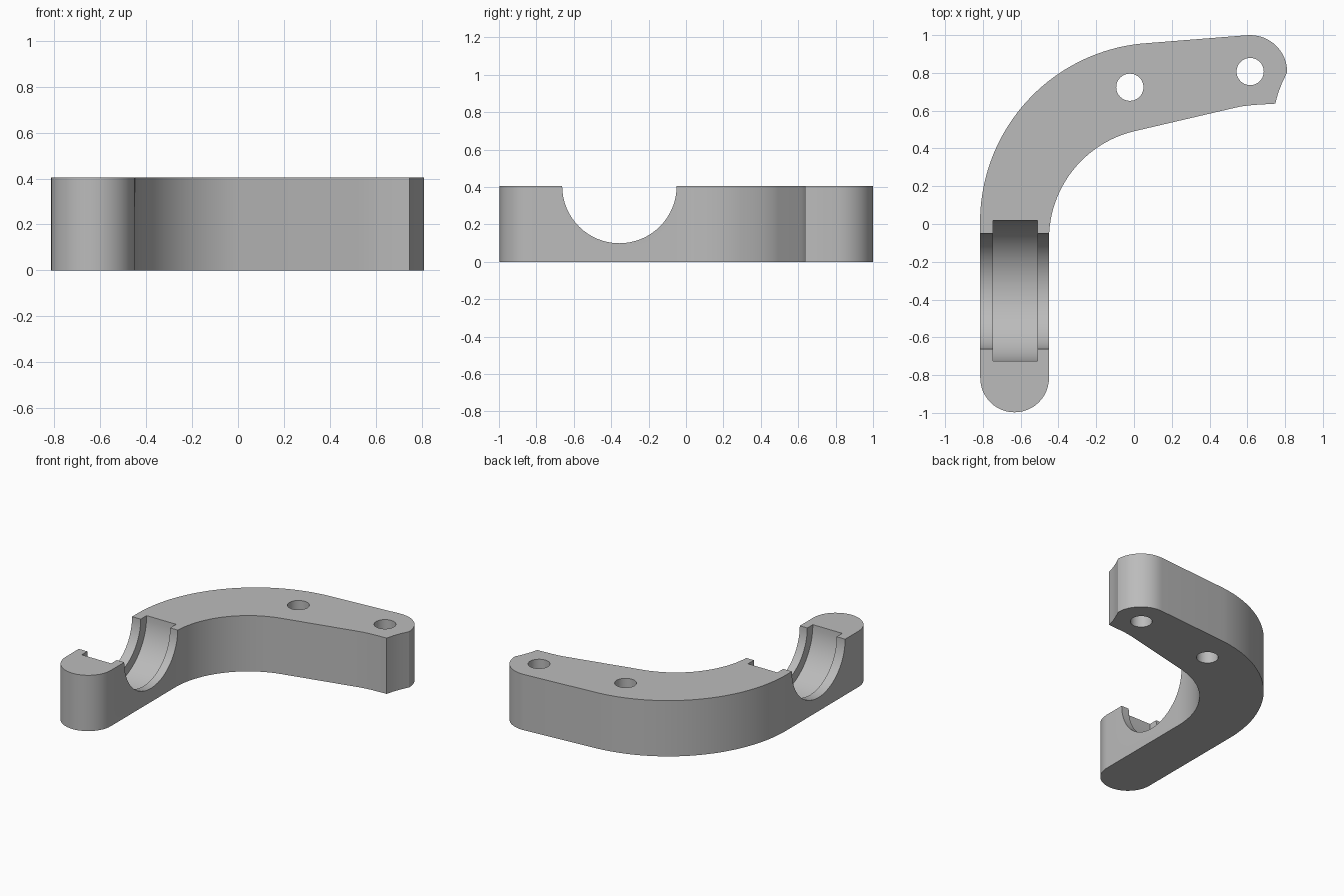
import bpy, bmesh
from math import cos, sin, radians, pi
from mathutils import Matrix

cube = bpy.data.objects.get("Cube")
if cube:
    bpy.data.objects.remove(cube, do_unlink=True)

HEIGHT = 0.405

grey = bpy.data.materials.new("plain grey")
grey.use_nodes = True
colour = (0.5, 0.5, 0.5, 1)
grey.diffuse_color = colour
grey.node_tree.nodes["Principled BSDF"].inputs["Base Color"].default_value = colour


def arc(cx, cy, r, start, end, steps):
    angles = [radians(start + (end - start) * i / steps) for i in range(steps + 1)]
    return [(cx + r * cos(a), cy + r * sin(a)) for a in angles]


def add_object(name, bm):
    bmesh.ops.recalc_face_normals(bm, faces=bm.faces)
    mesh = bpy.data.meshes.new(name)
    bm.to_mesh(mesh)
    bm.free()
    obj = bpy.data.objects.new(name, mesh)
    bpy.context.collection.objects.link(obj)
    mesh.materials.append(grey)
    return obj


def cut_cylinder(target, name, centre, radius, length, axis, segments):
    # Subtract a round cutter lying along the chosen axis
    bm = bmesh.new()
    turn = Matrix.Rotation(pi / 2, 4, "Y") if axis == "X" else Matrix()
    bmesh.ops.create_cone(bm, cap_ends=True, segments=segments, radius1=radius,
                          radius2=radius, depth=length,
                          matrix=Matrix.Translation(centre) @ turn)
    cutter = add_object(name, bm)
    cutter.hide_render = True
    mod = target.modifiers.new(name, "BOOLEAN")
    mod.operation = "DIFFERENCE"
    mod.solver = "EXACT"
    mod.object = cutter
    bpy.context.view_layer.objects.active = target
    bpy.ops.object.modifier_apply(modifier=mod.name)
    bpy.data.objects.remove(cutter, do_unlink=True)


# Curved arm outline: rounded foot, inner bend, notched tip, outer bend
outline = arc(-0.632, -0.815, 0.182, 180, 360, 24)
outline += arc(0.137, -0.08, 0.587, 180, 103.5, 24)
outline += [(0.52, 0.612), (0.57, 0.623), (0.63, 0.63), (0.748, 0.637)]
outline += [(0.762, 0.69), (0.783, 0.745)]
outline += arc(0.615, 0.804, 0.196, 0, 95, 16)
outline += arc(0.135, 0.01, 0.95, 96, 180, 36)

bm = bmesh.new()
base = bm.faces.new([bm.verts.new((x, y, 0)) for x, y in outline])
top = bmesh.ops.extrude_face_region(bm, geom=[base])
bmesh.ops.translate(bm, vec=(0, 0, HEIGHT),
                    verts=[v for v in top["geom"] if isinstance(v, bmesh.types.BMVert)])
arm = add_object("curved_arm", bm)

# Round saddle across the arm, with a deeper channel in its middle
cut_cylinder(arm, "saddle", (-0.632, -0.356, HEIGHT), 0.306, 0.6, "X", 64)
cut_cylinder(arm, "channel", (-0.628, -0.354, HEIGHT), 0.372, 0.236, "X", 64)

# Bolt holes
for x, y in [(-0.022, 0.724), (0.615, 0.807)]:
    cut_cylinder(arm, "bolt_hole", (x, y, HEIGHT / 2), 0.072, 1, "Z", 40)

bpy.ops.object.select_all(action="DESELECT")
arm.select_set(True)
bpy.context.view_layer.objects.active = arm
bpy.ops.object.shade_smooth_by_angle(angle=radians(25))
